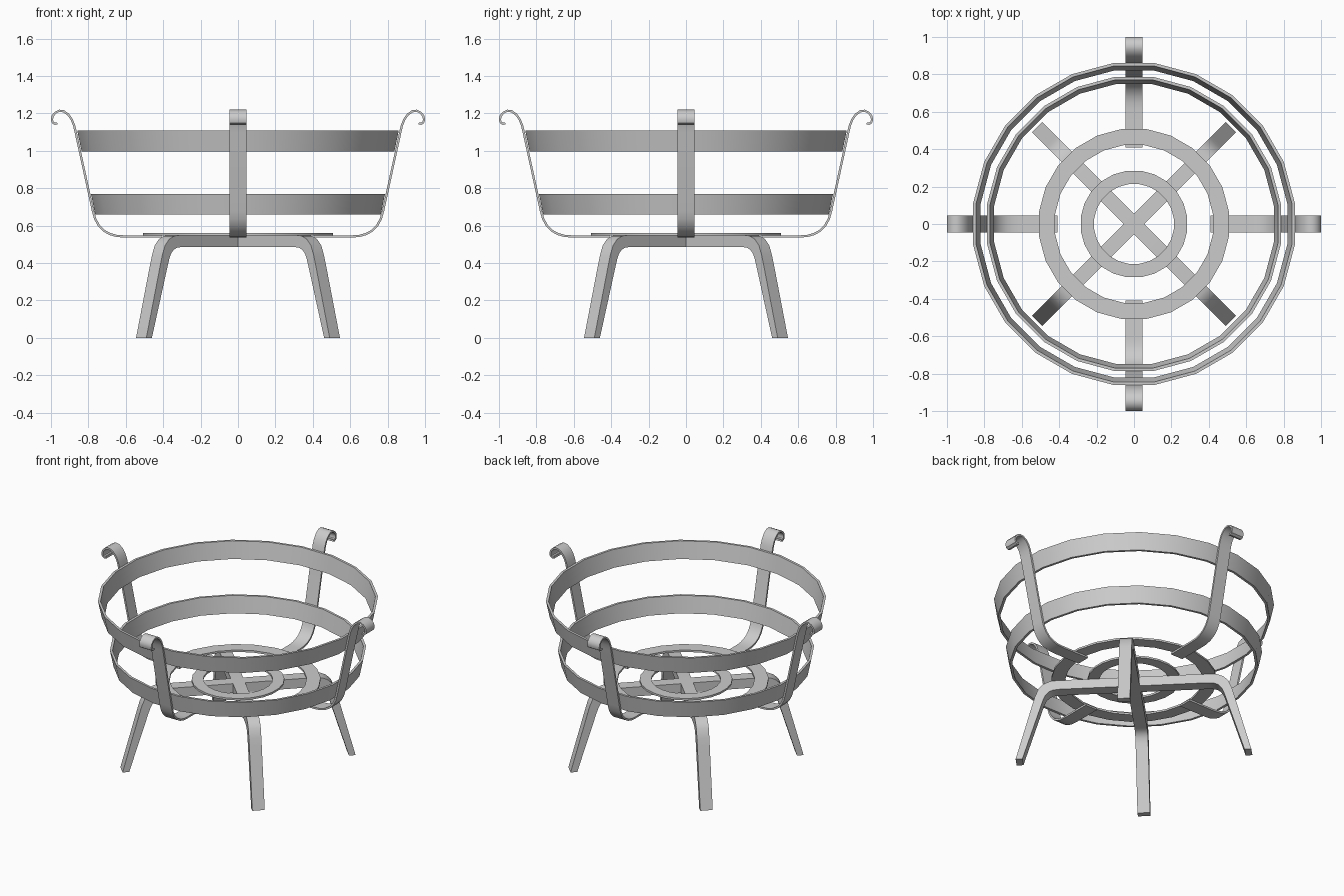
import bpy, bmesh, math
from mathutils import Matrix, Vector

if "Cube" in bpy.data.objects:
    bpy.data.objects.remove(bpy.data.objects["Cube"])


def make_object(name, bm, angle=35):
    bmesh.ops.recalc_face_normals(bm, faces=bm.faces)
    me = bpy.data.meshes.new(name)
    bm.to_mesh(me)
    bm.free()
    ob = bpy.data.objects.new(name, me)
    bpy.context.collection.objects.link(ob)
    bpy.ops.object.select_all(action='DESELECT')
    ob.select_set(True)
    bpy.context.view_layer.objects.active = ob
    bpy.ops.object.shade_smooth_by_angle(angle=math.radians(angle))
    return ob


def lathe(name, section, sides=24):
    """Spin a closed (r, z) section; flats face the axes."""
    bm = bmesh.new()
    loops = []
    for i in range(sides):
        a = 2 * math.pi * (i + 0.5) / sides
        loops.append([bm.verts.new((r * math.cos(a), r * math.sin(a), z)) for r, z in section])
    n = len(section)
    for i in range(sides):
        p, q = loops[i], loops[(i + 1) % sides]
        for j in range(n):
            k = (j + 1) % n
            bm.faces.new((p[j], q[j], q[k], p[k]))
    return make_object(name, bm)


def ribbon(name, side_a, side_b, width, angle):
    """Bar bounded by two matching (r, z) lines, turned about z."""
    bm = bmesh.new()
    rows = []
    for (ra, za), (rb, zb) in zip(side_a, side_b):
        h = width / 2
        rows.append([bm.verts.new(c) for c in ((ra, -h, za), (ra, h, za), (rb, h, zb), (rb, -h, zb))])
    for p, q in zip(rows, rows[1:]):
        for j in range(4):
            k = (j + 1) % 4
            bm.faces.new((p[j], p[k], q[k], q[j]))
    bm.faces.new(rows[0])
    bm.faces.new(rows[-1])
    bm.transform(Matrix.Rotation(angle, 4, 'Z'))
    return make_object(name, bm)


def offset(path, d):
    out = []
    for i, p in enumerate(path):
        a, b = Vector(path[max(i - 1, 0)]), Vector(path[min(i + 1, len(path) - 1)])
        t = (b - a).normalized()
        out.append((p[0] - t.y * d, p[1] + t.x * d))
    return out


# Crossed leg arches, tapering toward the feet
outer = [(0.732, 0), (0.626, 0.39), (0.612, 0.44), (0.59, 0.495), (0.56, 0.527), (0.52, 0.545), (0.46, 0.55)]
inner = [(0.69, 0), (0.569, 0.39), (0.559, 0.42), (0.545, 0.45), (0.525, 0.471), (0.50, 0.482), (0.46, 0.486)]


def mirrored(line):
    return line + [(-r, z) for r, z in reversed(line)]


for i in range(2):
    ribbon(f"leg_arch_{i + 1}", mirrored(outer), mirrored(inner), 0.078, math.radians(45 + 90 * i))

# Flat grate rings
for name, ri, ro in (("grate_ring_outer", 0.425, 0.512), ("grate_ring_inner", 0.215, 0.287)):
    lathe(name, [(ri, 0.548), (ro, 0.548), (ro, 0.561), (ri, 0.561)])

# Tapered basket hoops
for name, r0, r1, z0, z1 in (("lower_hoop", 0.77, 0.793, 0.658, 0.77),
                             ("upper_hoop", 0.843, 0.867, 0.995, 1.108)):
    t = 0.016
    lathe(name, [(r0 - t, z0), (r0, z0), (r1, z1), (r1 - t, z1)])

# Four upright straps with curled ends
strap = [(0.41, 0.542), (0.61, 0.542), (0.65, 0.545), (0.685, 0.555), (0.718, 0.573), (0.745, 0.602),
         (0.764, 0.637), (0.776, 0.68), (0.868, 1.10), (0.876, 1.135), (0.889, 1.167), (0.908, 1.194),
         (0.932, 1.211), (0.955, 1.214), (0.976, 1.204), (0.990, 1.187), (0.995, 1.167),
         (0.990, 1.151), (0.979, 1.144), (0.966, 1.147)]
for i, side in enumerate(("right", "back", "left", "front")):
    ribbon(f"strap_{side}", offset(strap, 0.006), offset(strap, -0.006), 0.09, i * math.pi / 2)
